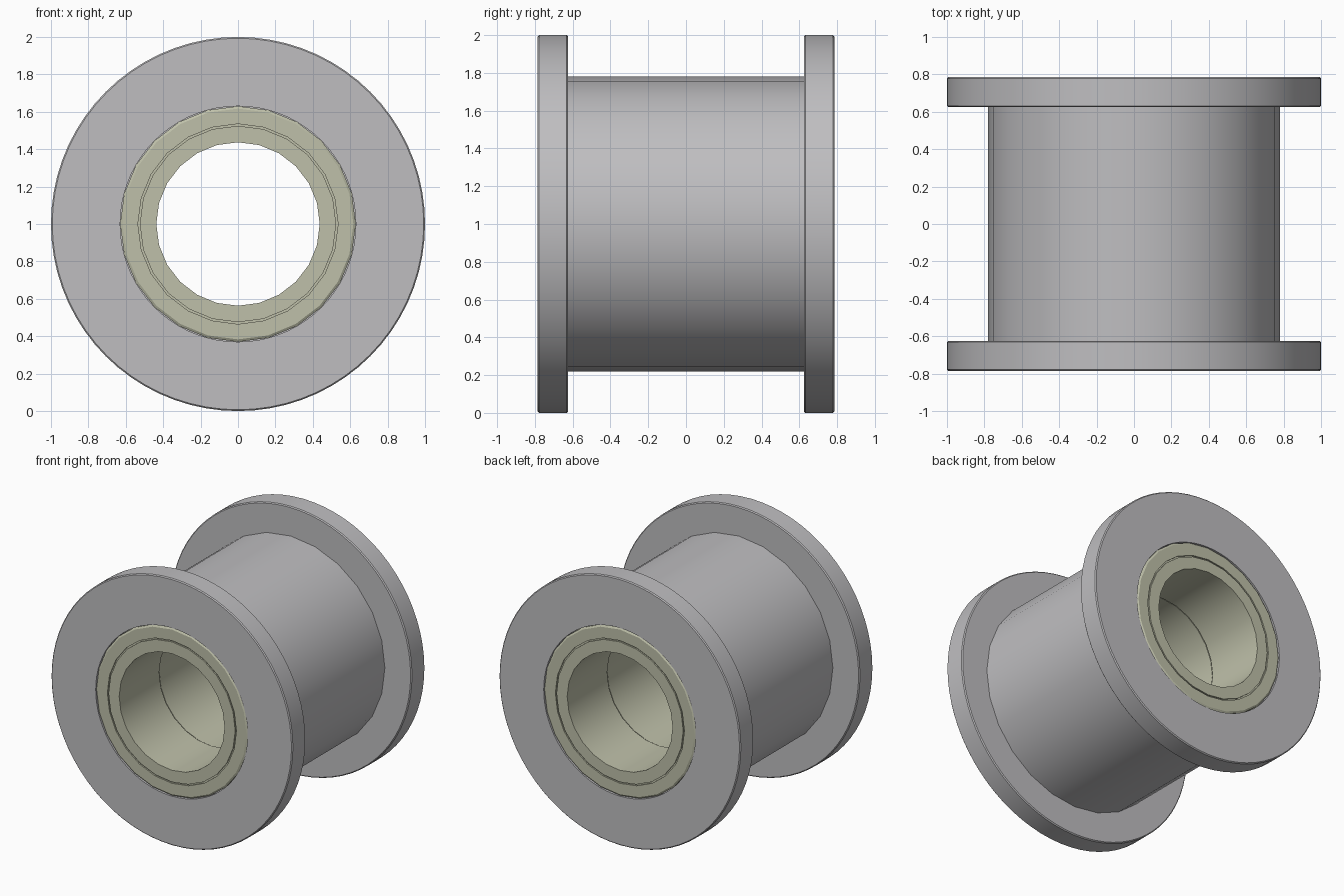
import bpy, bmesh, math

if "Cube" in bpy.data.objects:
    bpy.data.objects.remove(bpy.data.objects["Cube"])


def material(name, rgb):
    m = bpy.data.materials.new(name)
    m.diffuse_color = (*rgb, 1)
    m.use_nodes = True
    m.node_tree.nodes["Principled BSDF"].inputs["Base Color"].default_value = m.diffuse_color
    return m


GREY = material("light grey", (0.52, 0.515, 0.53))
CREAM = material("pale olive", (0.52, 0.53, 0.40))


def lathe(name, profile, sides, mat):
    """Spin a closed (radius, y) profile about the horizontal axis at z = 1."""
    bm = bmesh.new()
    rings = []
    for i in range(sides):
        a = 2 * math.pi * i / sides
        rings.append([bm.verts.new((r * math.sin(a), y, 1 + r * math.cos(a)))
                      for r, y in profile])
    n = len(profile)
    for i in range(sides):
        p, q = rings[i], rings[(i + 1) % sides]
        for j in range(n):
            k = (j + 1) % n
            bm.faces.new((p[j], p[k], q[k], q[j]))
    bmesh.ops.recalc_face_normals(bm, faces=bm.faces)
    me = bpy.data.meshes.new(name)
    bm.to_mesh(me)
    bm.free()
    me.materials.append(mat)
    ob = bpy.data.objects.new(name, me)
    bpy.context.collection.objects.link(ob)
    bpy.ops.object.select_all(action='DESELECT')
    ob.select_set(True)
    bpy.context.view_layer.objects.active = ob
    bpy.ops.object.shade_smooth_by_angle(angle=math.radians(30))
    return ob


# Central barrel tube between the flanges
lathe("barrel", [(0.63, -0.63), (0.78, -0.63), (0.78, 0.63), (0.63, 0.63)], 24, GREY)

# Spacer tube lining the middle of the bore
lathe("spacer_sleeve", [(0.443, -0.30), (0.53, -0.30), (0.53, 0.30), (0.443, 0.30)], 24, CREAM)

for side, s in (("front", -1), ("back", 1)):
    # End flange with finely chamfered rims
    lathe(side + "_flange",
          [(0.63, s * 0.625), (0.993, s * 0.625), (1.0, s * 0.632),
           (1.0, s * 0.778), (0.993, s * 0.785), (0.63, s * 0.785)], 72, GREY)
    # Bushing with a groove in its end face and a chamfered outer lip
    lathe(side + "_bushing",
          [(0.437, s * 0.31), (0.63, s * 0.31), (0.63, s * 0.775),
           (0.617, s * 0.783), (0.535, s * 0.783), (0.535, s * 0.773),
           (0.525, s * 0.773), (0.525, s * 0.783), (0.437, s * 0.783)], 24, CREAM)
